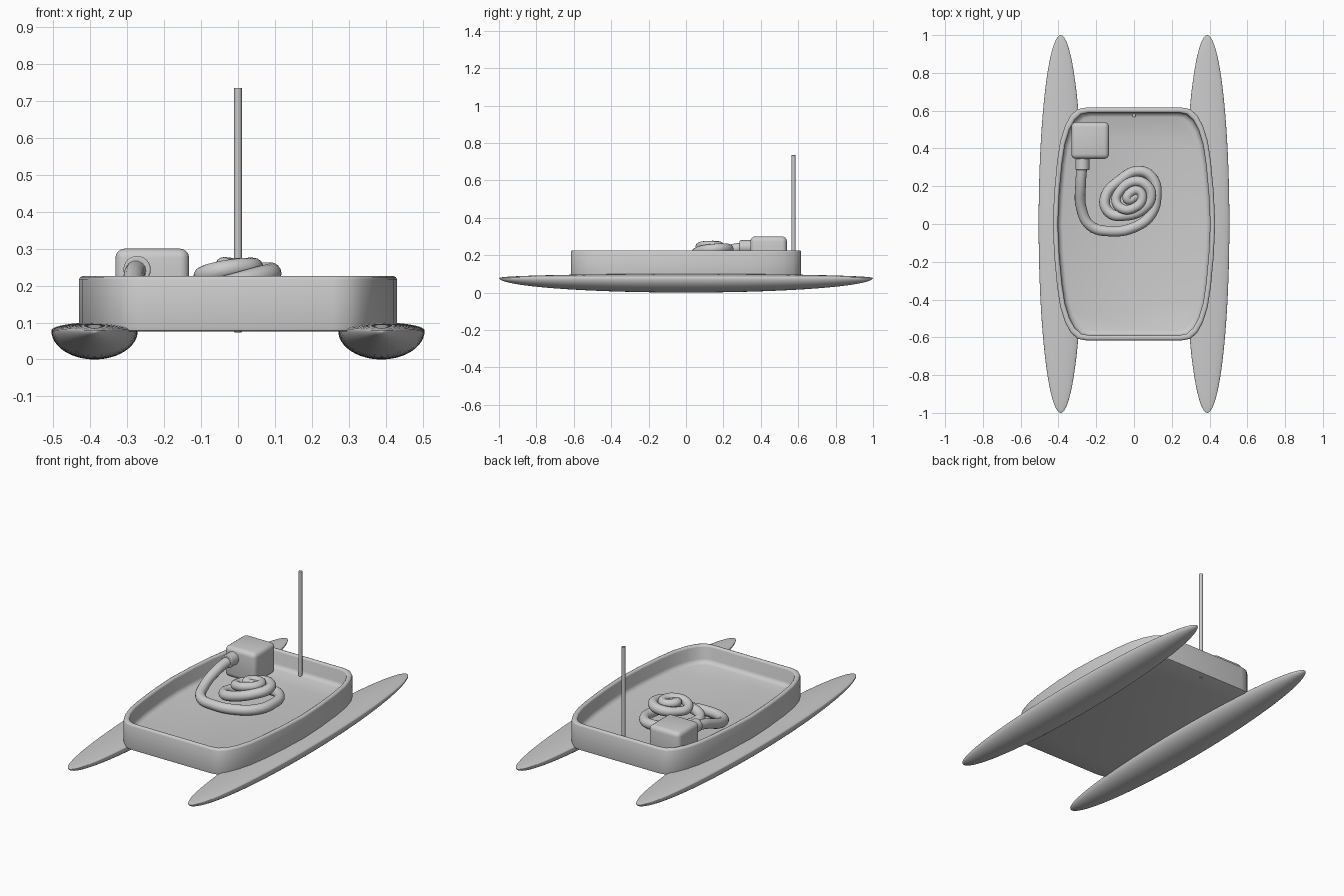
import bpy, bmesh, math

if "Cube" in bpy.data.objects:
    bpy.data.objects.remove(bpy.data.objects["Cube"])


def finish(name, bm, angle=35):
    bmesh.ops.recalc_face_normals(bm, faces=bm.faces)
    me = bpy.data.meshes.new(name)
    bm.to_mesh(me)
    bm.free()
    ob = bpy.data.objects.new(name, me)
    bpy.context.collection.objects.link(ob)
    smooth(ob, angle)
    return ob


def smooth(ob, angle=35):
    bpy.ops.object.select_all(action='DESELECT')
    ob.select_set(True)
    bpy.context.view_layer.objects.active = ob
    bpy.ops.object.shade_smooth_by_angle(angle=math.radians(angle))


def cylinder(name, r, depth, loc, rot=(0, 0, 0), bevel=0.0):
    bpy.ops.mesh.primitive_cylinder_add(vertices=24, radius=r, depth=depth, location=loc, rotation=rot)
    ob = bpy.context.object
    ob.name = name
    smooth(ob)
    if bevel:
        m = ob.modifiers.new("bevel", 'BEVEL')
        m.width, m.segments = bevel, 2
    return ob


# Pontoons: long ellipsoids, deep below and nearly flat on top
for side, label in ((-1, "left"), (1, "right")):
    bm = bmesh.new()
    bmesh.ops.create_uvsphere(bm, u_segments=48, v_segments=40, radius=1)
    for v in bm.verts:
        x, y, z = v.co
        v.co = (side * 0.388 + x * 0.117, z, 0.078 + y * (0.022 if y > 0 else 0.078))
    finish(label + "_pontoon", bm)

# Deck tray: barrel-sided outline lofted down the outside, over the rim and into the floor
quarter = [(0.43, 0), (0.422, 0.17), (0.407, 0.33), (0.39, 0.44), (0.365, 0.52),
           (0.335, 0.575), (0.298, 0.608), (0.255, 0.616)]
outline = quarter + [(-x, y) for x, y in reversed(quarter)]
outline += [(-x, -y) for x, y in quarter[1:]] + [(x, -y) for x, y in reversed(quarter[1:])]
bm = bmesh.new()
loops = []
for inset, z in ((0.010, 0.075), (0.002, 0.079), (0, 0.088), (0, 0.216), (0.003, 0.223), (0.009, 0.226),
                 (0.019, 0.226), (0.024, 0.223), (0.027, 0.216), (0.027, 0.148),
                 (0.034, 0.132), (0.05, 0.125)):
    sx, sy = 1 - inset / 0.43, 1 - inset / 0.616
    loops.append([bm.verts.new((x * sx, y * sy, z)) for x, y in outline])
n = len(outline)
for a, b in zip(loops, loops[1:]):
    for i in range(n):
        j = (i + 1) % n
        bm.faces.new((a[i], a[j], b[j], b[i]))
bm.faces.new(loops[0])
bm.faces.new(loops[-1])
finish("deck_tray", bm, 50)

# Mast through the deck
cylinder("mast", 0.0105, 0.662, (0, 0.575, 0.404), bevel=0.002)

# Pump box with rounded edges
bm = bmesh.new()
bmesh.ops.create_cube(bm, size=1)
for v in bm.verts:
    v.co = (-0.232 + v.co.x * 0.2, 0.442 + v.co.y * 0.195, 0.211 + v.co.z * 0.178)
bmesh.ops.bevel(bm, geom=bm.edges[:], offset=0.026, segments=4, profile=0.5, affect='EDGES')
finish("pump_box", bm)

# Hose connector on the box
cylinder("hose_connector", 0.037, 0.07, (-0.273, 0.322, 0.243), (math.pi / 2, 0, 0), 0.004)

# Hose: drops to the deck, then winds up into a coil
path = [(-0.275, 0.31, 0.243), (-0.282, 0.22, 0.225), (-0.278, 0.08, 0.175),
        (-0.23, -0.01, 0.156), (-0.13, -0.038, 0.154), (0, -0.018, 0.154),
        (0.09, 0.05, 0.154), (0.118, 0.15, 0.156), (0.1, 0.24, 0.158),
        (0.03, 0.28, 0.16), (-0.07, 0.235, 0.163), (-0.155, 0.13, 0.17),
        (-0.13, 0.06, 0.178), (-0.05, 0.045, 0.195), (0.05, 0.08, 0.222),
        (0.09, 0.15, 0.233), (0.06, 0.21, 0.235), (0, 0.225, 0.23),
        (-0.07, 0.18, 0.224), (-0.095, 0.12, 0.226), (-0.06, 0.08, 0.238),
        (0, 0.085, 0.248), (0.042, 0.13, 0.25), (0.025, 0.175, 0.248),
        (-0.02, 0.165, 0.25), (-0.035, 0.13, 0.25), (0.0, 0.14, 0.24), (0.02, 0.16, 0.235)]
cu = bpy.data.curves.new("hose", 'CURVE')
cu.dimensions = '3D'
cu.bevel_depth = 0.028
cu.bevel_resolution = 5
cu.resolution_u = 6
cu.use_fill_caps = True
sp = cu.splines.new('BEZIER')
sp.bezier_points.add(len(path) - 1)
for i, (p, co) in enumerate(zip(sp.bezier_points, path)):
    p.co = co
    p.handle_left_type = p.handle_right_type = 'AUTO'
    p.radius = 1.0 if i < 18 else 0.9
bpy.context.collection.objects.link(bpy.data.objects.new("hose", cu))
